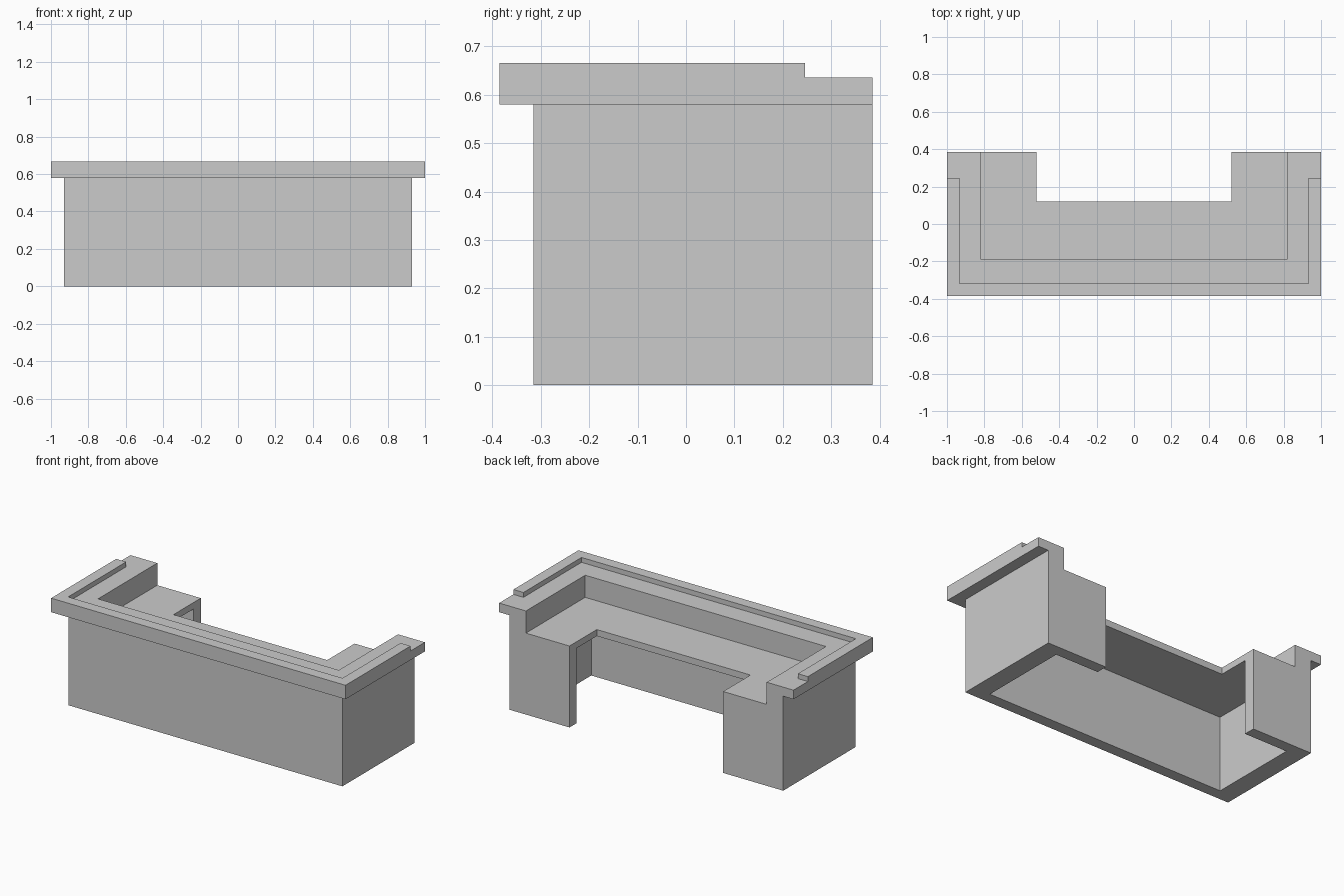
import bpy, bmesh

if "Cube" in bpy.data.objects:
    bpy.data.objects.remove(bpy.data.objects["Cube"])

BACK = 0.385   # open rear edge of the desk


def extrude_plan(name, points, z0, z1):
    """Solid made from a plan outline (x, y), counter-clockwise, from z0 to z1."""
    bm = bmesh.new()
    face = bm.faces.new([bm.verts.new((x, y, z0)) for x, y in points])
    ext = bmesh.ops.extrude_face_region(bm, geom=[face])
    top = [g for g in ext["geom"] if isinstance(g, bmesh.types.BMVert)]
    bmesh.ops.translate(bm, verts=top, vec=(0, 0, z1 - z0))
    bmesh.ops.recalc_face_normals(bm, faces=bm.faces[:])
    mesh = bpy.data.meshes.new(name)
    bm.to_mesh(mesh)
    bm.free()
    obj = bpy.data.objects.new(name, mesh)
    bpy.context.collection.objects.link(obj)
    return obj


def u_shape(name, out_x, out_y, in_x, in_y, z0, z1, back=BACK):
    """U-shaped run open to the back: front and two returns."""
    half = [(in_x, in_y), (in_x, back), (out_x, back), (out_x, out_y)]
    plan = half + [(-x, y) for x, y in reversed(half)]
    return extrude_plan(name, plan, z0, z1)


# Outer walls, thicker along the front above the work surface
u_shape("lower_wall", 0.93, -0.315, 0.815, -0.245, 0.0, 0.50)
u_shape("upper_wall", 0.93, -0.315, 0.818, -0.19, 0.50, 0.58)

# Overhanging counter and its raised rim, which stops short of the back
u_shape("counter", 1.0, -0.385, 0.818, -0.19, 0.58, 0.636)
u_shape("counter_rim", 1.0, -0.385, 0.932, -0.317, 0.636, 0.666, back=0.246)

# Work surface with the seating cut-out
desk_half = [(0.815, -0.245), (0.815, BACK), (0.522, BACK), (0.522, 0.12)]
extrude_plan("work_surface",
             desk_half + [(-x, y) for x, y in reversed(desk_half)], 0.46, 0.50)

# Panels under the rear ends of the work surface
for side, s in (("left", -1), ("right", 1)):
    extrude_plan(f"rear_panel_{side}",
                 [(s * 0.522, 0.315), (s * 0.815, 0.315),
                  (s * 0.815, BACK), (s * 0.522, BACK)], 0.0, 0.46)
